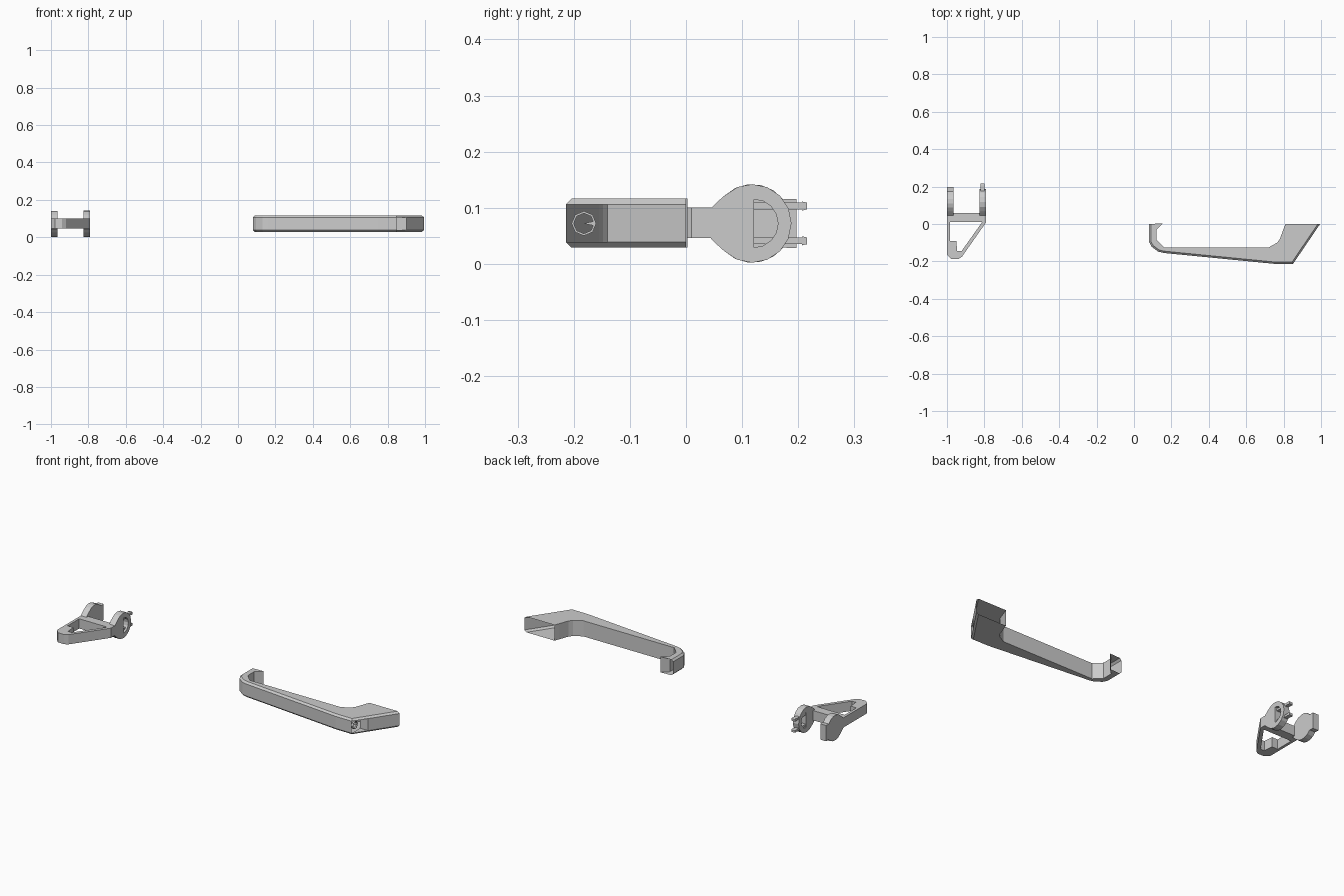
import bpy, bmesh
from math import cos, sin, radians

if "Cube" in bpy.data.objects:
    bpy.data.objects.remove(bpy.data.objects["Cube"])


def finish(name, bm):
    me = bpy.data.meshes.new(name)
    bm.to_mesh(me)
    bm.free()
    ob = bpy.data.objects.new(name, me)
    bpy.context.collection.objects.link(ob)
    return ob


def prism_bm(loops, lo, hi, axis='z'):
    """Extrude an outline (plus optional hole loops) from lo to hi along an axis."""
    bm = bmesh.new()
    put = (lambda a, b: (a, b, lo)) if axis == 'z' else (lambda a, b: (lo, a, b))
    edges = []
    for loop in loops:
        vs = [bm.verts.new(put(*p)) for p in loop]
        if len(loops) == 1:
            bm.faces.new(vs)
        else:
            edges += [bm.edges.new((vs[i - 1], vs[i])) for i in range(len(vs))]
    if edges:
        bmesh.ops.triangle_fill(bm, edges=edges, use_beauty=True)
    ext = bmesh.ops.extrude_face_region(bm, geom=bm.faces[:], use_keep_orig=True)
    moved = [g for g in ext['geom'] if isinstance(g, bmesh.types.BMVert)]
    d = hi - lo
    bmesh.ops.translate(bm, verts=moved, vec=(0, 0, d) if axis == 'z' else (d, 0, 0))
    bmesh.ops.recalc_face_normals(bm, faces=bm.faces[:])
    return bm


def prism(name, loops, lo, hi, axis='z'):
    return finish(name, prism_bm(loops, lo, hi, axis))


def arc(cy, cz, r, a0, a1, n):
    return [(cy + r * cos(radians(a0 + (a1 - a0) * i / n)),
             cz + r * sin(radians(a0 + (a1 - a0) * i / n))) for i in range(n + 1)]


# Handle shell: hollow, open at the mounting faces, chamfered outer edges
Z0, Z1, CH = 0.029, 0.116, 0.01
front = [(0.08, 0), (0.08, -0.095), (0.095, -0.122), (0.13, -0.148), (0.16, -0.155),
         (0.75, -0.213), (0.85, -0.214), (0.90, -0.14), (0.995, 0)]
back = [(0.81, 0), (0.80, -0.025), (0.78, -0.08), (0.765, -0.1), (0.72, -0.125),
        (0.16, -0.125), (0.12, -0.085), (0.12, -0.03), (0.155, 0.003)]
bm = prism_bm([front + back], Z0, Z1)
key = {(round(x, 3), round(y, 3)) for x, y in front}
rim = [e for e in bm.edges
       if abs(e.verts[0].co.z - e.verts[1].co.z) < 1e-5
       and all((round(v.co.x, 3), round(v.co.y, 3)) in key for v in e.verts)]
bmesh.ops.bevel(bm, geom=rim, offset=CH, segments=1, affect='EDGES')
gone = []
for f in bm.faces:
    c = f.calc_center_median()
    mount = f.normal.y > 0.9 and c.y > -0.01
    lock = 0.86 < c.x < 0.89 and c.y < -0.16 and abs(f.normal.z) < 0.1
    if mount or lock:
        gone.append(f)
bmesh.ops.delete(bm, geom=gone, context='FACES')
finish("handle_shell", bm)

# Lock recess: floor and two triangular cheeks
bm = bmesh.new()
a, b = Z0 + CH, Z1 - CH
lo, hi = [[bm.verts.new((x, y, z)) for x, y in ((0.85, -0.214), (0.85, -0.14), (0.90, -0.14))]
          for z in (a, b)]
bm.faces.new(lo)
bm.faces.new(hi[::-1])
bm.faces.new((lo[1], lo[2], hi[2], hi[1]))
finish("lock_recess", bm)

# Lock ring and key slot
ZC = 0.072
prism("lock_ring", [arc(-0.182, ZC, 0.022, 0, 315, 7), arc(-0.182, ZC, 0.018, 0, 315, 7)],
      0.84, 0.85, 'x')
prism("key_slot", [[(-0.183, ZC), (-0.164, ZC - 0.004), (-0.164, ZC + 0.004)]], 0.842, 0.848, 'x')

# Bracket frame: triangular plate with an opening and a cross bar
prism("bracket_frame", [
    [(-1, 0.06), (-1, -0.165), (-0.978, -0.187), (-0.94, -0.188), (-0.92, -0.175),
     (-0.79, 0.01), (-0.79, 0.06)],
    [(-0.985, 0.01), (-0.985, -0.092), (-0.95, -0.092), (-0.945, -0.145),
     (-0.922, -0.145), (-0.812, 0.01)]], 0.046, 0.1)

# Bracket arms: a round ear with a half-moon opening, and a square-ended ear
CY, R = 0.118, 0.07
neck = [(0.045, 0.1), (0.045, 0.044)]
ear = arc(CY, ZC, R, -135, 135, 12) + [(0.062, 0.116)] + neck + [(0.062, 0.028)]
moon = arc(CY + 0.003, ZC, 0.043, -90, 90, 8)
prism("round_ear", [ear, moon], -0.825, -0.79, 'x')
square = (arc(CY, ZC, R, 38, 135, 5) + [(0.062, 0.116)] + neck + [(0.062, 0.028)]
          + arc(CY, ZC, R, 225, 322, 5) + [(0.197, 0.028), (0.197, 0.116)])
prism("square_ear", [square], -1, -0.965, 'x')

# Clip pins with small heads on the round ear
for side, s in (("upper", 1), ("lower", -1)):
    z = ZC + s * 0.031
    prism(side + "_pin", [[(0.12, z - 0.006), (0.207, z - 0.006), (0.207, z - 0.008),
                           (0.216, z - 0.006), (0.216, z + 0.006), (0.207, z + 0.008),
                           (0.207, z + 0.006), (0.12, z + 0.006)]], -0.822, -0.8, 'x')
